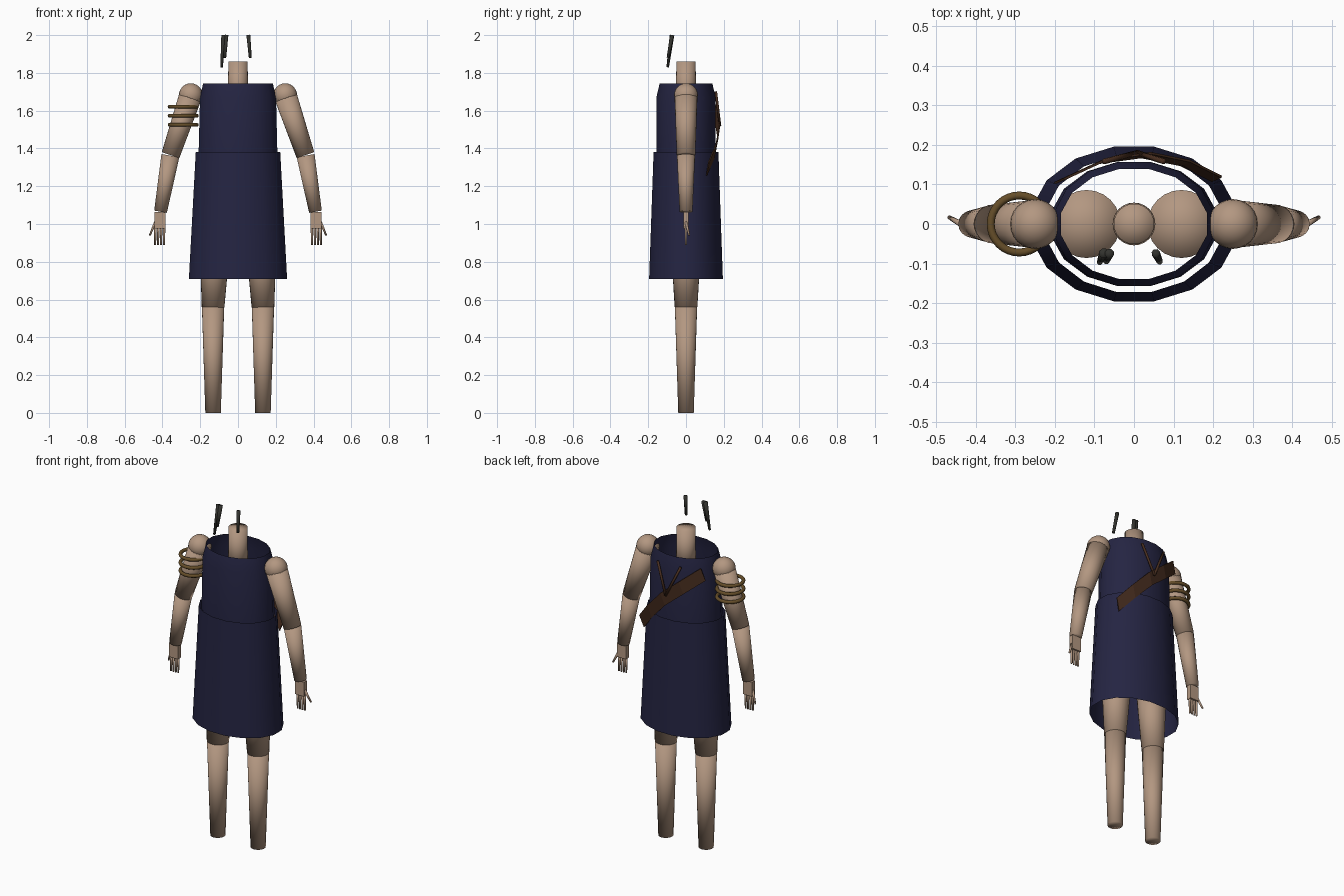
import bpy, bmesh, math
from mathutils import Vector, Matrix

if "Cube" in bpy.data.objects:
    bpy.data.objects.remove(bpy.data.objects["Cube"], do_unlink=True)


def material(name, rgb):
    m = bpy.data.materials.new(name)
    m.use_nodes = True
    m.diffuse_color = (*rgb, 1)
    m.node_tree.nodes["Principled BSDF"].inputs["Base Color"].default_value = (*rgb, 1)
    return m


SKIN = material("skin", (0.45, 0.31, 0.22))
NAVY = material("navy_cloth", (0.018, 0.018, 0.055))
LEATHER = material("brown_leather", (0.065, 0.027, 0.014))
BRONZE = material("bronze", (0.13, 0.075, 0.022))
HAIR = material("charcoal_hair", (0.032, 0.032, 0.027))


def finish(name, bm, mat, smooth=True):
    me = bpy.data.meshes.new(name)
    bm.to_mesh(me)
    bm.free()
    me.materials.append(mat)
    for p in me.polygons:
        p.use_smooth = smooth
    ob = bpy.data.objects.new(name, me)
    bpy.context.collection.objects.link(ob)
    return ob


def limb(name, a, b, ra, rb, mat=SKIN, sides=24, ball=False):
    """Tapered cylinder from a to b, optionally with a ball at a."""
    a, b = Vector(a), Vector(b)
    d = b - a
    place = Matrix.Translation((a + b) / 2) @ d.to_track_quat("Z", "Y").to_matrix().to_4x4()
    bm = bmesh.new()
    bmesh.ops.create_cone(bm, cap_ends=True, cap_tris=True, segments=sides,
                          radius1=ra, radius2=rb, depth=d.length, matrix=place)
    if ball:
        bmesh.ops.create_uvsphere(bm, u_segments=sides, v_segments=12, radius=ra * 1.03,
                                  matrix=Matrix.Translation(a))
    return finish(name, bm, mat)


def tube(name, rings, mat, sides=16):
    """Open elliptical shell; each ring is (z, half width, half depth)."""
    bm = bmesh.new()
    loops = []
    for z, rx, ry in rings:
        angles = [(i + 0.5) * math.tau / sides for i in range(sides)]
        loops.append([bm.verts.new((rx * math.cos(t), ry * math.sin(t), z)) for t in angles])
    for low, high in zip(loops, loops[1:]):
        for i in range(sides):
            j = (i + 1) % sides
            bm.faces.new((low[i], low[j], high[j], high[i]))
    return finish(name, bm, mat)


# Garment: open skirt and bodice shells
tube("skirt", [(0.71, 0.265, 0.199), (1.38, 0.228, 0.175)], NAVY)
tube("bodice", [(1.36, 0.213, 0.16), (1.67, 0.205, 0.16), (1.745, 0.188, 0.142)], NAVY)

# Neck
limb("neck", (0, 0, 1.6), (0, 0, 1.86), 0.054, 0.051)

# Arms, hands and legs on both sides
for side, s in (("left", 1), ("right", -1)):
    limb(side + "_thigh", (s * 0.12, 0, 0.98), (s * 0.132, 0, 0.56), 0.086, 0.06)
    limb(side + "_shin", (s * 0.132, 0, 0.56), (s * 0.132, 0, 0), 0.059, 0.041)
    limb(side + "_upper_arm", (s * 0.25, 0, 1.682), (s * 0.357, 0, 1.365), 0.061, 0.049, ball=True)
    limb(side + "_forearm", (s * 0.358, 0, 1.362), (s * 0.41, 0, 1.065), 0.048, 0.034)

    bm = bmesh.new()
    bmesh.ops.create_cube(bm, size=1, matrix=Matrix.Translation((s * 0.413, 0, 1.02))
                          @ Matrix.Diagonal((0.058, 0.028, 0.085, 1)))
    finish(side + "_palm", bm, SKIN, False)
    for i in range(4):
        x = 0.391 + i * 0.0155
        limb(f"{side}_finger_{i + 1}", (s * x, 0, 0.99), (s * (x + 0.001), 0, 0.89),
             0.007, 0.005, sides=8)
    limb(side + "_thumb", (s * 0.437, 0, 1.01), (s * 0.467, 0.017, 0.94), 0.008, 0.005, sides=8)

# Arm bangles
for i in range(3):
    bpy.ops.mesh.primitive_torus_add(major_segments=32, minor_segments=10, major_radius=0.072,
                                     minor_radius=0.01, location=(-0.29, 0, 1.525 + i * 0.048))
    bangle = bpy.context.object
    bangle.name = f"bangle_{i + 1}"
    bangle.data.materials.append(BRONZE)
    bpy.ops.object.shade_smooth()

# Leather sash folded across the back
bm = bmesh.new()
path = [(-0.19, 0.112, 1.67), (-0.08, 0.163, 1.58), (0.03, 0.178, 1.49),
        (0.13, 0.158, 1.385), (0.21, 0.118, 1.29)]
pairs = [(bm.verts.new((x - 0.012, y - 0.006, z - 0.035)),
          bm.verts.new((x + 0.012, y + 0.004, z + 0.035))) for x, y, z in path]
for (a, b), (c, d) in zip(pairs, pairs[1:]):
    bm.faces.new((a, b, d, c))
sash = finish("back_sash", bm, LEATHER, False)
sash.modifiers.new("thickness", "SOLIDIFY").thickness = 0.006

# Thin cords meeting at the sash
for side, s in (("left", 1), ("right", -1)):
    limb(side + "_cord", (s * 0.075, 0.158, 1.70), (0.008, 0.18, 1.52), 0.007, 0.007, LEATHER, 8)

# Loose hair strands above the shoulders
limb("outer_right_strand", (-0.076, -0.074, 2.0), (-0.087, -0.097, 1.83), 0.013, 0.007, HAIR, 8)
limb("inner_right_strand", (-0.062, -0.074, 2.0), (-0.07, -0.094, 1.88), 0.012, 0.008, HAIR, 8)
limb("left_strand", (0.055, -0.074, 2.0), (0.065, -0.095, 1.88), 0.011, 0.008, HAIR, 8)
